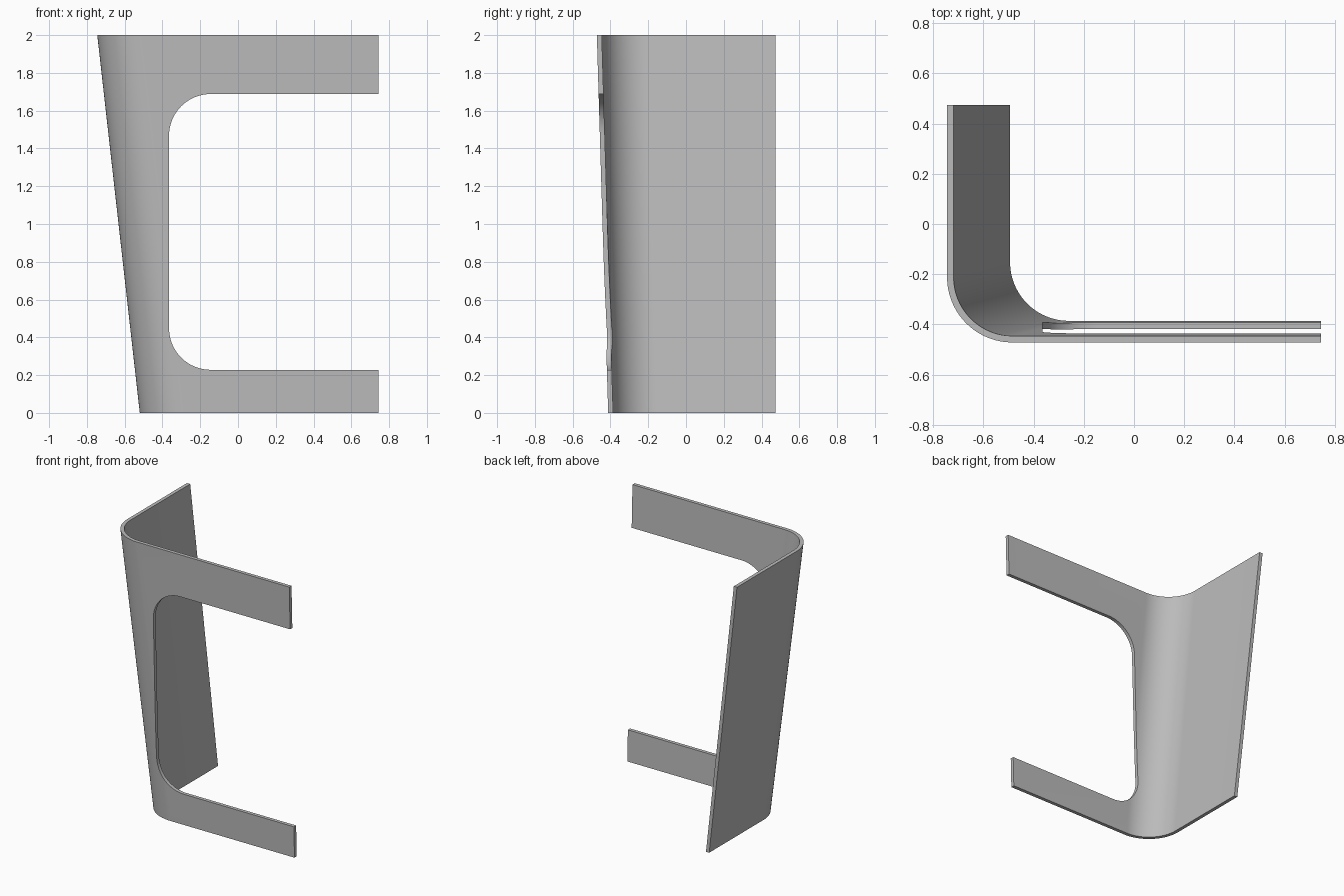
import bpy, bmesh, math

cube = bpy.data.objects.get("Cube")
if cube:
    bpy.data.objects.remove(cube, do_unlink=True)

HEIGHT, THICK, RADIUS = 2.0, 0.026, 0.26
RIGHT_END, BACK_END = 0.745, 0.475
ARC_STEPS = 24


def arc(cx, cy, r, start, end, steps):
    """Points on a circular arc, angles in degrees."""
    angles = [math.radians(start + (end - start) * i / steps) for i in range(steps + 1)]
    return [(cx + r * math.cos(a), cy + r * math.sin(a)) for a in angles]


def loft(name, bottom, top):
    """Closed solid between two matching loops of 3D points."""
    bm = bmesh.new()
    low = [bm.verts.new(p) for p in bottom]
    high = [bm.verts.new(p) for p in top]
    n = len(low)
    for i in range(n):
        j = (i + 1) % n
        bm.faces.new((low[i], low[j], high[j], high[i]))
    bm.faces.new(low[::-1])
    bm.faces.new(high)
    bmesh.ops.recalc_face_normals(bm, faces=bm.faces)
    mesh = bpy.data.meshes.new(name)
    bm.to_mesh(mesh)
    bm.free()
    obj = bpy.data.objects.new(name, mesh)
    bpy.context.collection.objects.link(obj)
    return obj


def section(left, front, z):
    """Bent sheet outline at one height."""
    cx, cy = left + RADIUS, front + RADIUS
    outer = arc(cx, cy, RADIUS, 180, 270, ARC_STEPS)
    inner = arc(cx, cy, RADIUS - THICK, 270, 180, ARC_STEPS)
    loop = [(left, BACK_END)] + outer + [(RIGHT_END, front), (RIGHT_END, front + THICK)]
    loop += inner + [(left + THICK, BACK_END)]
    return [(x, y, z) for x, y in loop]


# Leaning bent sheet: side panel, rounded corner and front panel
panel = loft("bent_panel", section(-0.52, -0.412, 0), section(-0.745, -0.472, HEIGHT))

# Opening in the front panel, with two rounded corners and an open right side
x0, z0, z1, r = -0.365, 0.228, 1.688, 0.22
outline = arc(x0 + r, z1 - r, r, 90, 180, 16) + arc(x0 + r, z0 + r, r, 180, 270, 16)
outline += [(1, z0), (1, z1)]
cutter = loft("opening_cutter", [(x, -0.7, z) for x, z in outline],
              [(x, -0.1, z) for x, z in outline])
cutter.hide_render = True

cut = panel.modifiers.new("opening", 'BOOLEAN')
cut.operation = 'DIFFERENCE'
cut.solver = 'EXACT'
cut.object = cutter
bpy.ops.object.select_all(action='DESELECT')
bpy.context.view_layer.objects.active = panel
panel.select_set(True)
bpy.ops.object.modifier_apply(modifier=cut.name)
bpy.data.objects.remove(cutter, do_unlink=True)

# Plain grey finish
grey = bpy.data.materials.new("plain_grey")
grey.use_nodes = True
colour = (0.5, 0.5, 0.5, 1)
grey.diffuse_color = colour
grey.node_tree.nodes["Principled BSDF"].inputs["Base Color"].default_value = colour
panel.data.materials.clear()
panel.data.materials.append(grey)

bpy.ops.object.shade_smooth_by_angle(angle=math.radians(30))
